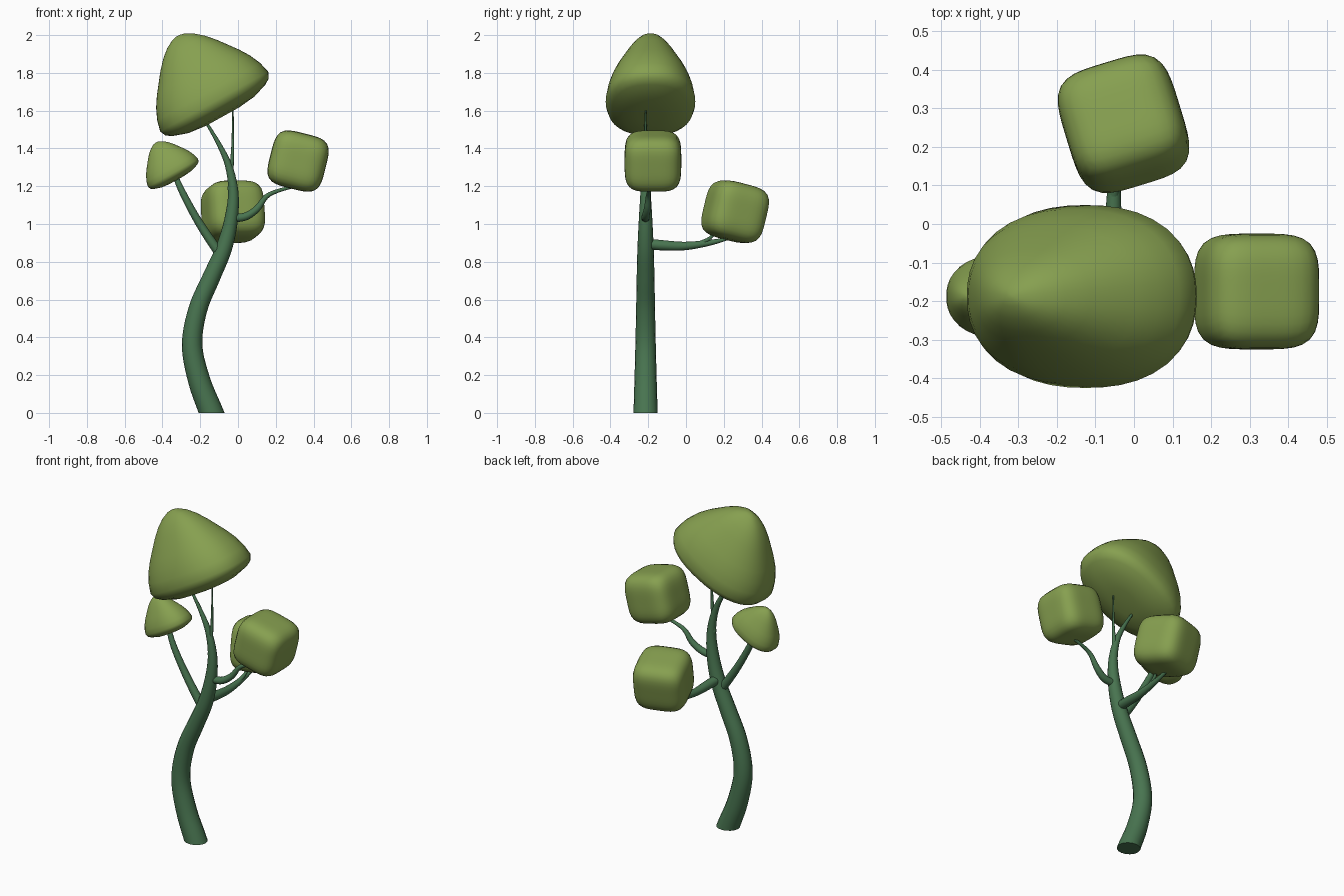
import bpy, bmesh, math
from mathutils import Vector, Matrix

if "Cube" in bpy.data.objects:
    bpy.data.objects.remove(bpy.data.objects["Cube"])


def material(name, color):
    m = bpy.data.materials.new(name)
    m.diffuse_color = color
    m.use_nodes = True
    m.node_tree.nodes["Principled BSDF"].inputs["Base Color"].default_value = m.diffuse_color
    return m


BARK = material("bark", (0.065, 0.175, 0.08, 1))
LEAF = material("leaf", (0.24, 0.35, 0.08, 1))


def finish(name, bm, mat, angle=50):
    bmesh.ops.recalc_face_normals(bm, faces=bm.faces)
    me = bpy.data.meshes.new(name)
    bm.to_mesh(me)
    bm.free()
    ob = bpy.data.objects.new(name, me)
    bpy.context.collection.objects.link(ob)
    me.materials.append(mat)
    bpy.ops.object.select_all(action='DESELECT')
    ob.select_set(True)
    bpy.context.view_layer.objects.active = ob
    bpy.ops.object.shade_smooth_by_angle(angle=math.radians(angle))
    return ob


def skin(bm, rings):
    n = len(rings[0])
    for a, b in zip(rings, rings[1:]):
        for i in range(n):
            j = (i + 1) % n
            bm.faces.new((a[i], a[j], b[j], b[i]))
    bm.faces.new(rings[0])
    bm.faces.new(rings[-1])


def smooth_path(pts, steps):
    # Catmull-Rom through points of (x, y, z, radius)
    p = [Vector(q) for q in pts]
    p = [2 * p[0] - p[1]] + p + [2 * p[-1] - p[-2]]
    out = []
    for k in range(1, len(p) - 2):
        a, b, c, d = p[k - 1:k + 3]
        for s in range(steps):
            t = s / steps
            out.append(0.5 * (2 * b + (c - a) * t + (2 * a - 5 * b + 4 * c - d) * t * t
                              + (3 * b - a - 3 * c + d) * t ** 3))
    return out + [p[-2]]


def limb(name, pts, ref=(0, 1, 0), sides=16, ground=False):
    path = smooth_path(pts, 5)
    bm = bmesh.new()
    rings = []
    for i, q in enumerate(path):
        t = (path[min(i + 1, len(path) - 1)] - path[max(i - 1, 0)]).to_3d().normalized()
        u = t.cross(Vector(ref)).normalized()
        v = t.cross(u)
        ring = []
        for k in range(sides):
            a = math.tau * k / sides
            co = q.to_3d() + (u * math.cos(a) + v * math.sin(a)) * q[3]
            if ground and i == 0:
                co -= t * (co.z / t.z)   # cut level with the ground
            ring.append(bm.verts.new(co))
        rings.append(ring)
    skin(bm, rings)
    return finish(name, bm, BARK)


def dome(name, loc, scale, tilt):
    # (radius, height) profile, squashed in y
    prof = [(.1, -.046), (.2, -.035), (.28, -.008), (.312, .012), (.327, .045), (.312, .105),
            (.285, .165), (.25, .22), (.212, .27), (.17, .325), (.125, .375), (.08, .413),
            (.035, .437), (.008, .443)]
    bm = bmesh.new()
    rings = []
    for r, z in prof:
        ring = []
        for k in range(40):
            a = math.tau * k / 40
            c, s = math.cos(a), math.sin(a)
            f = r * (abs(c) ** 2.3 + abs(s) ** 2.3) ** (-1 / 2.3)
            ring.append(bm.verts.new((c * f + .018, s * f * .725, z)))
        rings.append(ring)
    skin(bm, rings)
    bm.transform(Matrix.Translation(loc) @ Matrix.Rotation(math.radians(-tilt), 4, 'Y')
                 @ Matrix.Scale(scale, 4))
    return finish(name, bm, LEAF, 80)


def puff(name, loc, half, lean, turn):
    # rounded cube: cube grid pushed onto a p=4 superellipsoid
    bm = bmesh.new()
    bmesh.ops.create_cube(bm, size=2)
    bmesh.ops.subdivide_edges(bm, edges=bm.edges[:], cuts=11, use_grid_fill=True)
    for v in bm.verts:
        v.co = Vector([math.tan(c * math.pi / 4) for c in v.co])
        v.co *= half / sum(c ** 4 for c in v.co) ** .25
    bm.transform(Matrix.Translation(loc) @ Matrix.Rotation(math.radians(turn), 4, 'Z')
                 @ Matrix.Rotation(math.radians(lean), 4, 'Y'))
    return finish(name, bm, LEAF, 80)


Y = -.214
# Trunk and branches
limb("trunk", [(-.14, Y, 0, .064), (-.205, Y, .17, .059), (-.243, Y, .36, .054),
               (-.212, Y, .55, .05), (-.14, Y, .72, .047), (-.075, Y, .87, .043),
               (-.037, Y, 1.02, .036), (-.025, Y, 1.17, .027), (-.05, Y, 1.31, .019),
               (-.105, Y, 1.43, .012), (-.17, Y, 1.54, .007)], ground=True)
limb("top_branch", [(-.04, Y, 1.18, .016), (-.035, Y, 1.28, .012), (-.028, Y, 1.42, .007),
                    (-.027, Y, 1.61, .004)])
limb("left_branch", [(-.08, Y, .82, .026), (-.15, Y, .92, .024), (-.22, Y, 1.03, .021),
                     (-.29, Y, 1.16, .018), (-.335, Y + .01, 1.26, .014)])
limb("right_branch", [(-.03, Y, 1.03, .022), (.04, Y, 1.04, .021), (.1, -.205, 1.08, .018),
                      (.15, -.2, 1.145, .013), (.21, -.195, 1.175, .01), (.3, -.19, 1.2, .008)])
limb("back_branch", [(-.07, -.21, .895, .028), (-.06, -.12, .887, .027), (-.055, -.02, .883, .023),
                     (-.052, .08, .893, .018), (-.05, .17, .91, .012), (-.05, .26, .935, .007)],
     ref=(1, 0, 0))
limb("back_twig", [(-.053, .07, .895, .014), (-.045, .12, .92, .01), (-.035, .16, .96, .006)],
     ref=(1, 0, 0))

# Foliage
dome("crown_foliage", (-.12, -.188, 1.6), 1, 29)
dome("left_foliage", (-.341, -.188, 1.248), .465, 29)
puff("right_foliage", (.318, -.175, 1.333), .15, 14, 0)
puff("back_foliage", (-.027, .26, 1.065), .153, 14, 107)
